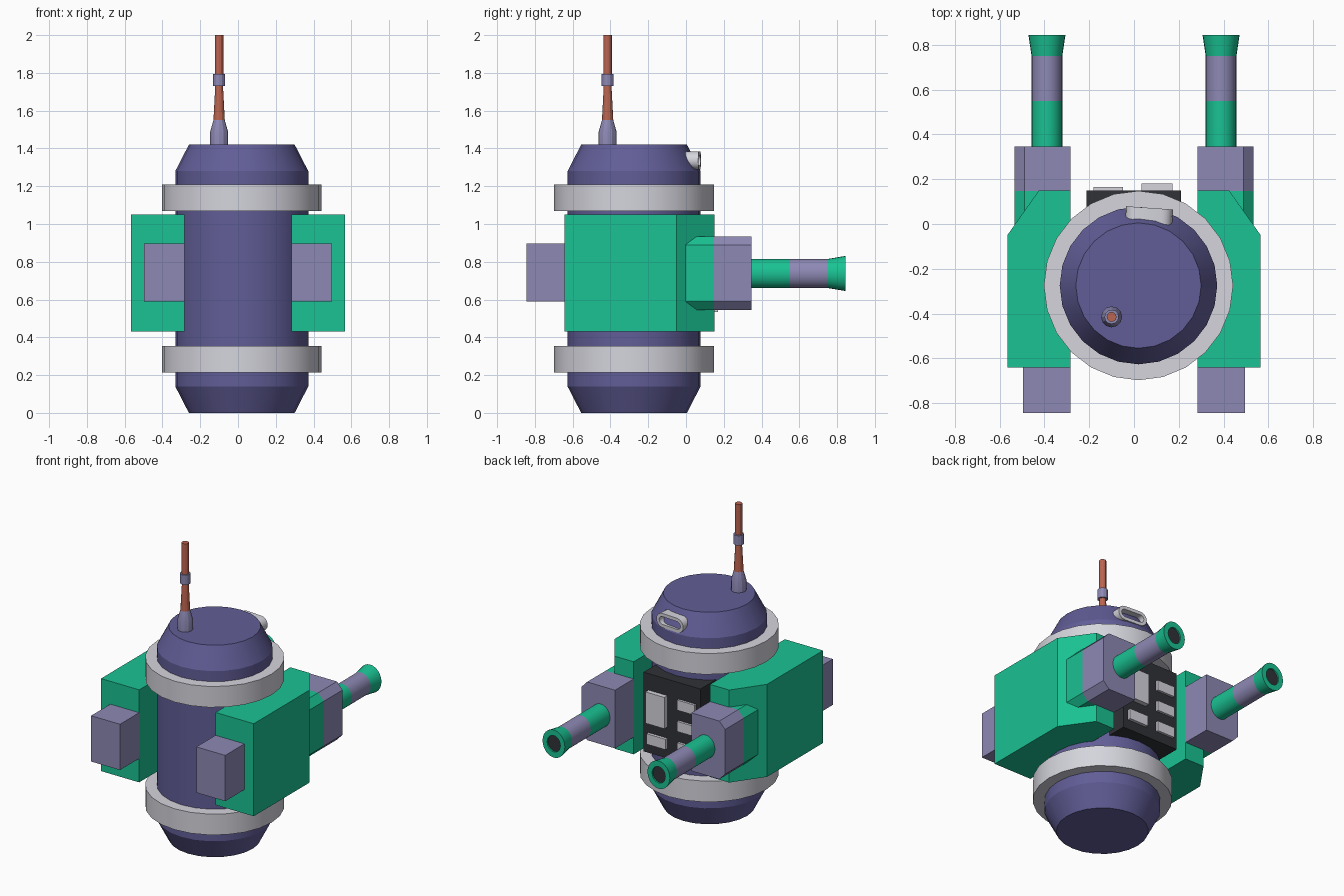
import bpy, bmesh, math
from mathutils import Matrix, Vector

if "Cube" in bpy.data.objects:
    bpy.data.objects.remove(bpy.data.objects["Cube"])


def material(name, rgb):
    m = bpy.data.materials.new(name)
    m.diffuse_color = (*rgb, 1)
    m.use_nodes = True
    m.node_tree.nodes["Principled BSDF"].inputs["Base Color"].default_value = m.diffuse_color
    return m


NAVY = material("dark_violet", (0.12, 0.11, 0.31))
GREEN = material("green", (0.01, 0.54, 0.29))
LILAC = material("lilac", (0.27, 0.25, 0.46))
BLACK = material("charcoal", (0.03, 0.032, 0.037))
COPPER = material("copper", (0.5, 0.13, 0.08))
PALE = material("pale_grey", (0.66, 0.66, 0.72))


def finish(name, bm, mat, smooth=False):
    bmesh.ops.recalc_face_normals(bm, faces=bm.faces)
    me = bpy.data.meshes.new(name)
    bm.to_mesh(me)
    bm.free()
    me.materials.append(mat)
    ob = bpy.data.objects.new(name, me)
    bpy.context.collection.objects.link(ob)
    if smooth:
        bpy.ops.object.select_all(action='DESELECT')
        ob.select_set(True)
        bpy.context.view_layer.objects.active = ob
        bpy.ops.object.shade_smooth_by_angle(angle=math.radians(25))
    return ob


def mirror(ob):
    ob.modifiers.new("mirror", 'MIRROR')


def lathe(name, profile, mat, matrix, sides=24, closed=False):
    """Revolve (radius, height) points; ends are capped unless the profile is closed."""
    bm = bmesh.new()
    rings = [[bm.verts.new((r * math.cos(2 * math.pi * i / sides),
                            r * math.sin(2 * math.pi * i / sides), h))
              for i in range(sides)] for r, h in profile]
    pairs = list(zip(rings, rings[1:]))
    if closed:
        pairs.append((rings[-1], rings[0]))
    else:
        bm.faces.new(rings[0])
        bm.faces.new(rings[-1])
    for a, b in pairs:
        for i in range(sides):
            j = (i + 1) % sides
            bm.faces.new((a[i], a[j], b[j], b[i]))
    bm.transform(matrix)
    return finish(name, bm, mat, True)


def prism(name, points, offset, mat):
    """Extrude a planar outline by an offset vector."""
    bm = bmesh.new()
    f = bm.faces.new([bm.verts.new(p) for p in points])
    new = bmesh.ops.extrude_face_region(bm, geom=[f])["geom"]
    bmesh.ops.translate(bm, vec=offset,
                        verts=[v for v in new if isinstance(v, bmesh.types.BMVert)])
    return finish(name, bm, mat)


def box(name, x, y, z, mat):
    pts = [(x[0], y[0], z[0]), (x[1], y[0], z[0]), (x[1], y[1], z[0]), (x[0], y[1], z[0])]
    return prism(name, pts, (0, 0, z[1] - z[0]), mat)


# Main drum with tapered ends, and two bands
drum = Matrix.Translation((0.02, -0.275, 0))
lathe("drum_body", [(0.28, 0), (0.352, 0.14), (0.352, 1.28), (0.28, 1.42)], NAVY, drum)
for name, z in (("lower_band", 0.215), ("upper_band", 1.07)):
    lathe(name, [(0.34, z), (0.423, z), (0.423, z + 0.14), (0.34, z + 0.14)],
          PALE, drum, closed=True)

# Side pods with a chamfered outer rear corner
mirror(prism("side_pod", [(0.283, -0.642, 0.43), (0.566, -0.642, 0.43), (0.566, -0.05, 0.43),
                          (0.425, 0.15, 0.43), (0.283, 0.15, 0.43)], (0, 0, 0.62), GREEN))
mirror(box("front_block", (0.283, 0.497), (-0.845, -0.64), (0.59, 0.897), LILAC))

# Gun housings: green root and lilac head share one bevelled section
section = [(0.283, 0.545), (0.49, 0.545), (0.533, 0.59),
           (0.533, 0.89), (0.49, 0.935), (0.283, 0.935)]
for name, y0, y1, mat in (("housing_root", -0.04, 0.148, GREEN),
                          ("housing_head", 0.148, 0.347, LILAC)):
    mirror(prism(name, [(x, y0, z) for x, z in section], (0, y1 - y0, 0), mat))

# Barrels along +y, slightly narrower than tall, with a flared hollow muzzle
aim = (Matrix.Translation((0.389, 0, 0.738)) @ Matrix.Diagonal((0.89, 1, 1, 1))
       @ Matrix.Rotation(-math.pi / 2, 4, 'X'))
mirror(lathe("barrel_rear", [(0.077, 0.33), (0.077, 0.55)], GREEN, aim))
mirror(lathe("barrel_middle", [(0.077, 0.55), (0.077, 0.75)], LILAC, aim))
mirror(lathe("muzzle", [(0.077, 0.75), (0.093, 0.845), (0.055, 0.845), (0.055, 0.75)],
             GREEN, aim, closed=True))
mirror(lathe("bore", [(0.055, 0.75), (0.055, 0.835)], BLACK, aim))

# Rear control panel with raised plates
box("control_panel", (-0.213, 0.21), (-0.05, 0.15), (0.47, 1.0), BLACK)
box("large_plate", (0.033, 0.173), (0.14, 0.182), (0.68, 0.89), PALE)
box("lower_plate", (0.033, 0.173), (0.14, 0.17), (0.535, 0.605), PALE)
for i in range(3):
    box("small_plate", (-0.18, -0.05), (0.14, 0.166),
        (0.535 + 0.143 * i, 0.603 + 0.143 * i), PALE)


# Rounded slot frame on the upper rear taper
def stadium(bm, half, r, y, n=8):
    pts = []
    for side in (1, -1):
        for i in range(n + 1):
            a = -math.pi / 2 + math.pi * i / n
            pts.append(bm.verts.new((side * (half + r * math.cos(a)), y, side * r * math.sin(a))))
    return pts


bm = bmesh.new()
loops = [stadium(bm, 0.057, r, y) for r, y in
         ((0.048, -0.1), (0.048, 0), (0.026, 0), (0.026, -0.1))]
for k in range(4):
    a, b = loops[k], loops[(k + 1) % 4]
    for i in range(len(a)):
        j = (i + 1) % len(a)
        bm.faces.new((a[i], a[j], b[j], b[i]))
bm.transform(Matrix.Translation((0.07, 0.072, 1.337)) @ Matrix.Rotation(math.radians(-4), 4, 'Z'))
finish("slot_frame", bm, PALE, True)

# Antenna stack
mast = Matrix.Translation((-0.1, -0.415, 0))
lathe("antenna_base", [(0.047, 1.4), (0.047, 1.49), (0.03, 1.55)], LILAC, mast, 12)
lathe("antenna_lower", [(0.03, 1.55), (0.02, 1.74)], COPPER, mast, 12)
lathe("antenna_collar", [(0.032, 1.73), (0.032, 1.795)], LILAC, mast, 12)
lathe("antenna_tip", [(0.022, 1.79), (0.022, 2.0)], COPPER, mast, 12)
